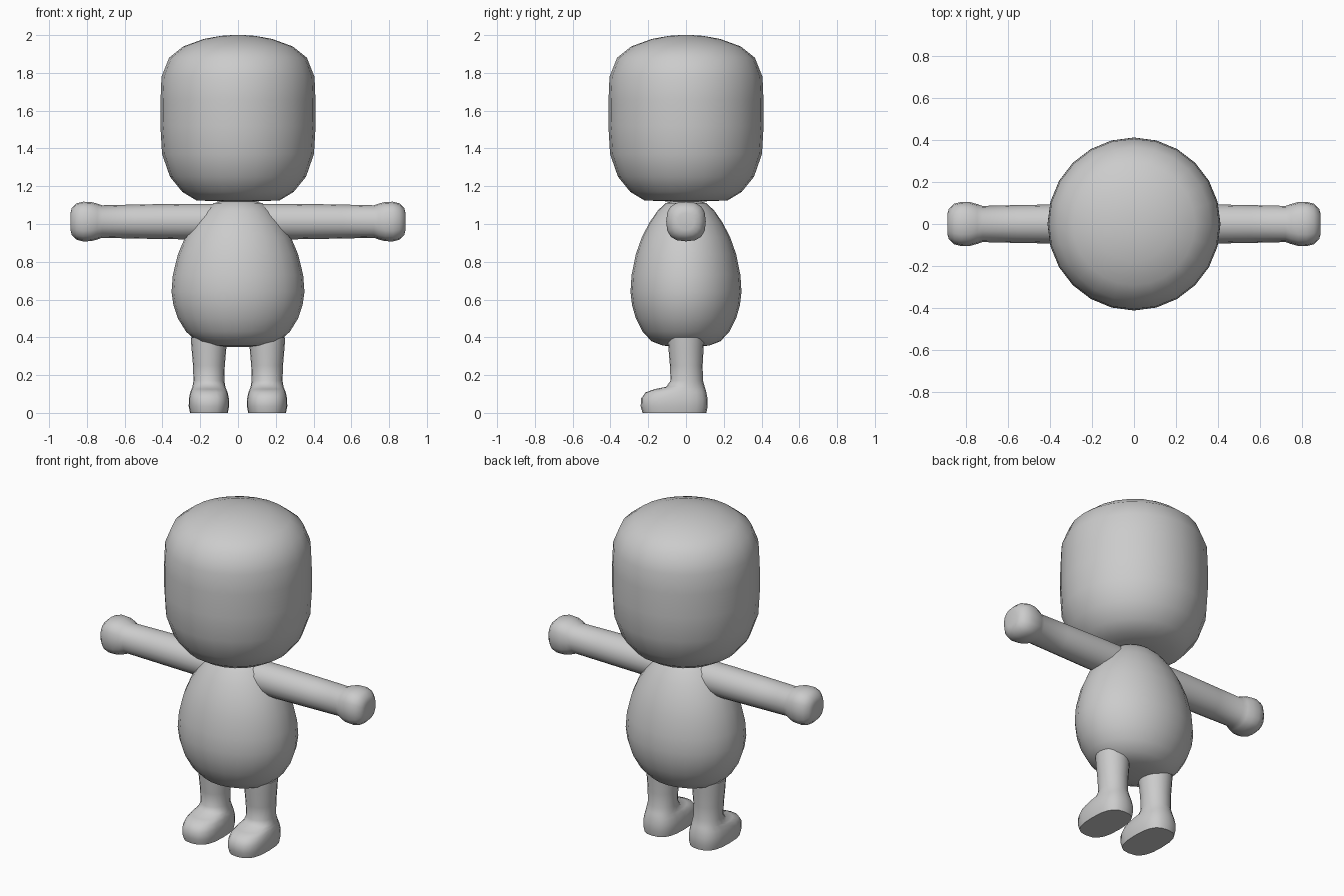
import bpy, bmesh
from math import sin, cos, tau, radians, copysign
from mathutils import Matrix

if "Cube" in bpy.data.objects:
    bpy.data.objects.remove(bpy.data.objects["Cube"])


def loft(name, rings, n=24, matrix=None, mirrored=False):
    """Skin rings (z, cx, cy, rx, ry, exponent); exponent 2 = ellipse, higher = boxier."""
    bm = bmesh.new()
    loops = []
    for z, cx, cy, rx, ry, e in rings:
        loop = []
        for i in range(n):
            c, s = cos(tau * i / n), sin(tau * i / n)
            x = copysign(abs(c) ** (2 / e), c) * rx
            y = copysign(abs(s) ** (2 / e), s) * ry
            loop.append(bm.verts.new((cx + x, cy + y, z)))
        loops.append(loop)
    for a, b in zip(loops, loops[1:]):
        for i in range(n):
            j = (i + 1) % n
            bm.faces.new((a[i], a[j], b[j], b[i]))
    bm.faces.new(loops[0][::-1])
    bm.faces.new(loops[-1])
    if matrix:
        bm.transform(matrix)
    bmesh.ops.recalc_face_normals(bm, faces=bm.faces)
    mesh = bpy.data.meshes.new(name)
    bm.to_mesh(mesh)
    bm.free()
    obj = bpy.data.objects.new(name, mesh)
    bpy.context.collection.objects.link(obj)
    bpy.context.view_layer.objects.active = obj
    bpy.ops.object.select_all(action='DESELECT')
    obj.select_set(True)
    bpy.ops.object.shade_smooth_by_angle(angle=radians(60))
    if mirrored:
        obj.modifiers.new("mirror", 'MIRROR').use_mirror_merge = False
    return obj


# Head: tall rounded drum
head = [(1.12, 0.10), (1.125, 0.22), (1.17, 0.295), (1.25, 0.36), (1.37, 0.402),
        (1.52, 0.411), (1.66, 0.41), (1.78, 0.405), (1.88, 0.365), (1.94, 0.29),
        (1.98, 0.18), (1.996, 0.09), (2.0, 0.03)]
loft("head", [(z, 0, 0, r, r, 2) for z, r in head])

# Body: egg, slightly flattened front to back
body = [(0.35, 0.07), (0.357, 0.15), (0.38, 0.22), (0.43, 0.275), (0.50, 0.318),
        (0.57, 0.342), (0.64, 0.352), (0.73, 0.345), (0.84, 0.318), (0.93, 0.28),
        (1.01, 0.23), (1.07, 0.18), (1.11, 0.13), (1.125, 0.07)]
loft("body", [(z, 0, 0, r, r * 0.835, 2) for z, r in body])

# Arms with rounded hands: lofted upright, then laid along x
arm = [(0.08, 0.094, 2), (0.30, 0.094, 2), (0.55, 0.09, 2), (0.72, 0.086, 2.1),
       (0.745, 0.095, 2.3), (0.78, 0.104, 2.5), (0.82, 0.105, 2.6),
       (0.855, 0.096, 2.5), (0.88, 0.072, 2.4), (0.887, 0.045, 2.2)]
lay = Matrix.Translation((0, 0, 1.013)) @ Matrix.Rotation(radians(90), 4, 'Y')
loft("arm", [(x, 0, 0, r, r, e) for x, r, e in arm], 16, lay, True)

# Legs with shoe-like feet: z, half width, front y, back y, exponent
leg = [(0.0, 0.100, -0.230, 0.108, 2.7), (0.035, 0.107, -0.240, 0.115, 2.7),
       (0.075, 0.106, -0.238, 0.114, 2.7), (0.108, 0.099, -0.215, 0.108, 2.6),
       (0.126, 0.092, -0.165, 0.103, 2.4), (0.138, 0.087, -0.105, 0.099, 2.2),
       (0.17, 0.082, -0.082, 0.090, 2), (0.25, 0.084, -0.085, 0.088, 2),
       (0.34, 0.092, -0.093, 0.093, 2), (0.40, 0.096, -0.096, 0.096, 2)]
loft("leg", [(z, 0.154, (f + b) / 2, w, (b - f) / 2, e) for z, w, f, b, e in leg],
     20, None, True)
